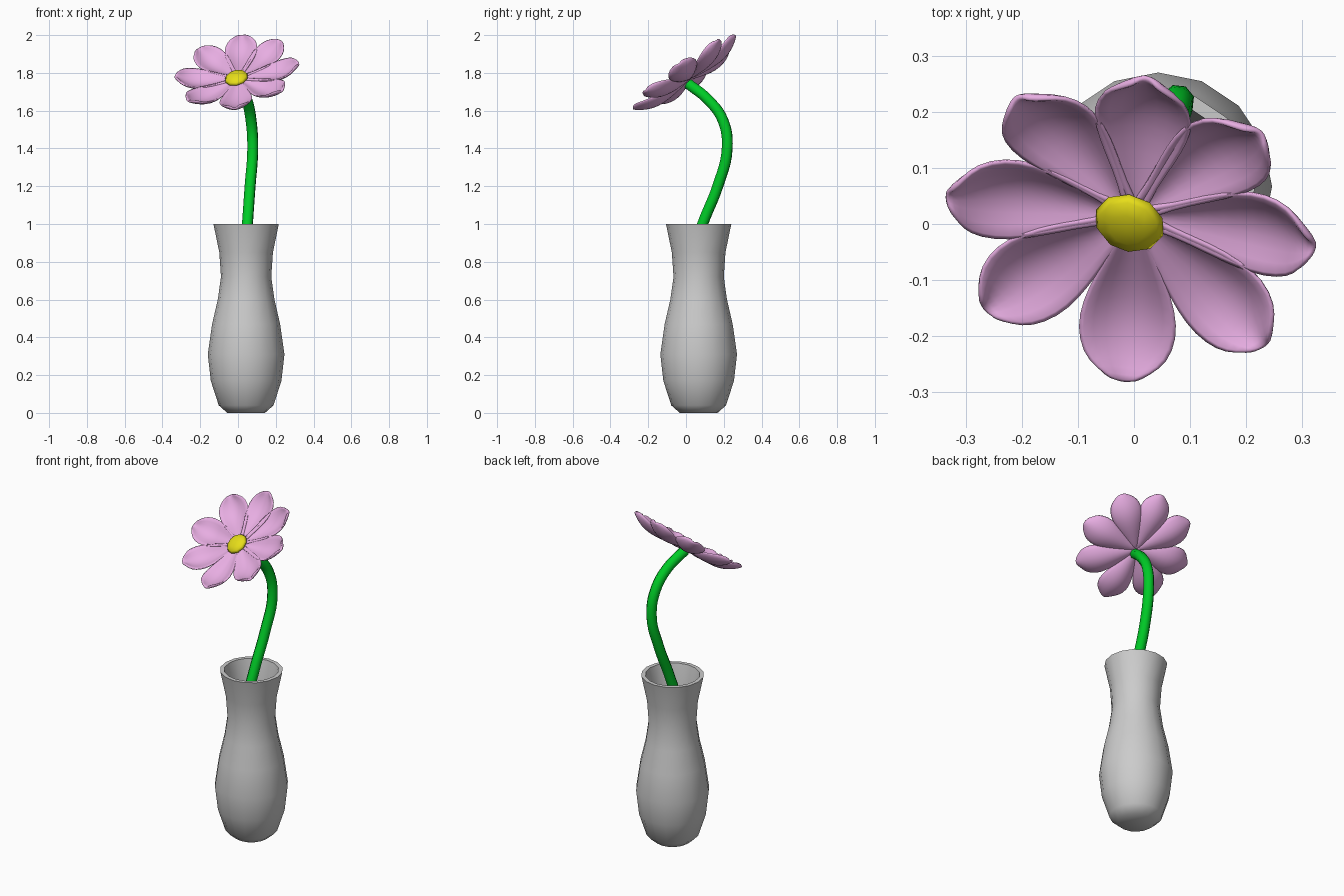
import bpy, bmesh, math
from mathutils import Vector, Matrix

if "Cube" in bpy.data.objects:
    bpy.data.objects.remove(bpy.data.objects["Cube"])


def material(name, rgb):
    m = bpy.data.materials.new(name)
    m.diffuse_color = (*rgb, 1)
    m.use_nodes = True
    m.node_tree.nodes["Principled BSDF"].inputs["Base Color"].default_value = m.diffuse_color
    return m


def add_object(name, mesh, mat=None):
    ob = bpy.data.objects.new(name, mesh)
    bpy.context.collection.objects.link(ob)
    if mat and not mesh.materials:
        mesh.materials.append(mat)
    return ob


def mesh_from(bm, name):
    bmesh.ops.recalc_face_normals(bm, faces=bm.faces)
    for f in bm.faces:
        f.smooth = True
    me = bpy.data.meshes.new(name)
    bm.to_mesh(me)
    bm.free()
    return me


def tilt(normal):
    """Rotation whose Z is the normal and whose Y points uphill and back."""
    n = Vector(normal).normalized()
    u = Vector((0, .818, .573)).cross(n).normalized()
    return Matrix((u, n.cross(u), n)).transposed().to_4x4()


pink = material("petal_pink", (0.8, 0.42, 0.76))
yellow = material("center_yellow", (0.8, 0.73, 0.01))
green = material("stem_green", (0.0, 0.6, 0.02))

# Vase: hollow lathe, outer wall up then inner wall down
profile = [(0, 0), (.10, 0), (.145, .04), (.187, .17), (.203, .31), (.18, .47),
           (.15, .60), (.133, .72), (.142, .85), (.173, 1.0), (.150, 1.0),
           (.122, .85), (.115, .72), (.13, .60), (.158, .47), (.18, .31),
           (.165, .17), (.12, .06), (0, .04)]
bm = bmesh.new()
vs = [bm.verts.new((r, 0, z)) for r, z in profile]
es = [bm.edges.new(p) for p in zip(vs, vs[1:])]
bmesh.ops.spin(bm, geom=vs + es, axis=(0, 0, 1), cent=(0, 0, 0),
               angle=math.tau, steps=16, use_duplicate=False)
bmesh.ops.remove_doubles(bm, verts=bm.verts, dist=1e-4)
vase = add_object("vase", mesh_from(bm, "vase"))
vase.location = (.043, .067, 0)
bpy.context.view_layer.objects.active = vase
vase.select_set(True)
bpy.ops.object.shade_smooth_by_angle(angle=math.radians(50))

# Stem: S-shaped tube from inside the vase to the back of the flower
path = [(.03, .03, .07), (.033, .02, .5), (.04, .04, .85), (.05, .088, 1.0),
        (.064, .168, 1.2), (.078, .218, 1.4), (.069, .195, 1.55),
        (.045, .115, 1.66), (.0, .012, 1.742)]
cu = bpy.data.curves.new("stem", 'CURVE')
cu.dimensions = '3D'
cu.bevel_depth = .03
cu.bevel_resolution = 2
cu.resolution_u = 6
cu.use_fill_caps = True
sp = cu.splines.new('BEZIER')
sp.bezier_points.add(len(path) - 1)
for bp, co in zip(sp.bezier_points, path):
    bp.co = co
    bp.handle_left_type = bp.handle_right_type = 'AUTO'
add_object("stem", cu, green)

# Petal: cupped blade along +Y (distance, half width, height)
rows = [(.0, .016, -.002), (.07, .036, -.012), (.13, .064, -.021), (.19, .086, -.024),
        (.24, .092, -.016), (.285, .078, .004), (.318, .050, .028), (.336, .020, .044)]
bm = bmesh.new()
grid = [[bm.verts.new((w * s, r - .012 * s * s * (r > .3), h + .47 * w * s * s))
         for s in (-1, -.5, 0, .5, 1)] for r, w, h in rows]
for a, b in zip(grid, grid[1:]):
    for i in range(4):
        bm.faces.new((a[i], a[i + 1], b[i + 1], b[i]))
petal_mesh = mesh_from(bm, "petal")

# Eight petals around the tilted head, slightly irregular
head = Matrix.Translation((0, .016, 1.77)) @ tilt((-.16, -.57, .81))
for k, turn in enumerate((-5, -7, -6, -7, -2, 2, 0, 0)):
    ob = add_object(f"petal_{k + 1}", petal_mesh, pink)
    ob.matrix_world = head @ Matrix.Rotation(math.radians(45 * k + turn), 4, 'Z')
    solid = ob.modifiers.new("thickness", 'SOLIDIFY')
    solid.thickness = .014
    solid.offset = 0
    sub = ob.modifiers.new("smooth", 'SUBSURF')
    sub.levels = sub.render_levels = 1

# Flower center: low-poly dome
bm = bmesh.new()
bmesh.ops.create_uvsphere(bm, u_segments=10, v_segments=6, radius=1)
for p in bm.verts:
    p.co = (p.co.x * .064, p.co.y * .064, p.co.z * (.026 if p.co.z > 0 else .008))
disc = add_object("flower_center", mesh_from(bm, "flower_center"), yellow)
disc.matrix_world = Matrix.Translation((-.008, .002, 1.772)) @ tilt((-.22, -.6, .77))
